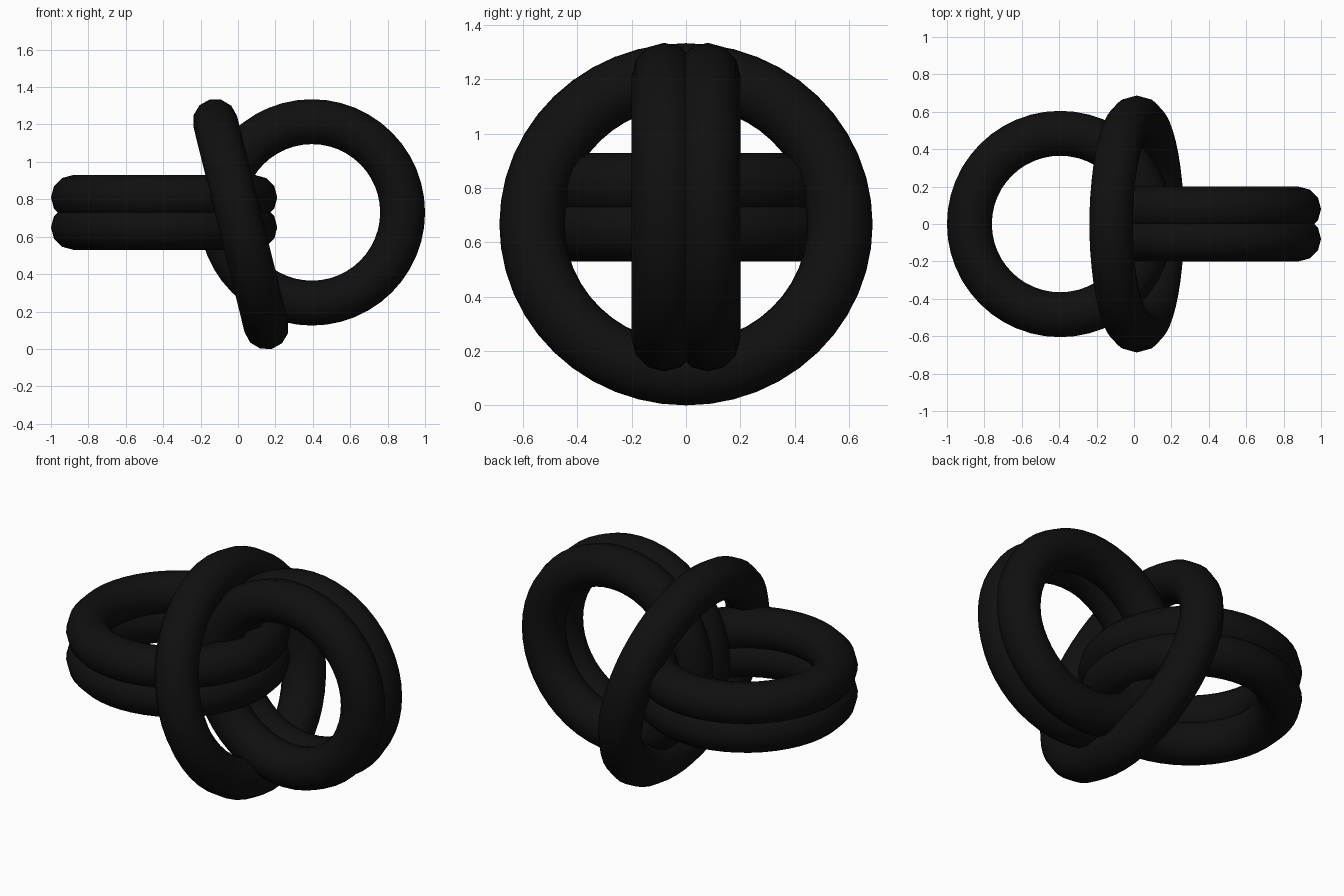
import bpy
from math import radians

if "Cube" in bpy.data.objects:
    bpy.data.objects.remove(bpy.data.objects["Cube"])

black = bpy.data.materials.new("black")
black.diffuse_color = (0.005, 0.005, 0.005, 1)
black.use_nodes = True
black.node_tree.nodes["Principled BSDF"].inputs["Base Color"].default_value = black.diffuse_color


def ring(name, location, rotation, major, minor=0.12):
    bpy.ops.mesh.primitive_torus_add(
        major_segments=48, minor_segments=12,
        major_radius=major, minor_radius=minor,
        location=location, rotation=[radians(a) for a in rotation])
    obj = bpy.context.object
    obj.name = name
    obj.data.materials.append(black)
    bpy.ops.object.shade_smooth()
    return obj


# Paired side rings: left pair lies flat, right pair stands upright
for label, side in (("a", -1), ("b", 1)):
    ring("left_ring_" + label, (-0.395, 0, 0.73 + side * 0.08), (0, 0, 0), 0.485)
    ring("right_ring_" + label, (0.395, side * 0.08, 0.73), (90, 0, 0), 0.485)

# Tilted central ring linking both pairs
ring("centre_ring", (0.015, 0, 0.667), (0, 76, 0), 0.567)
